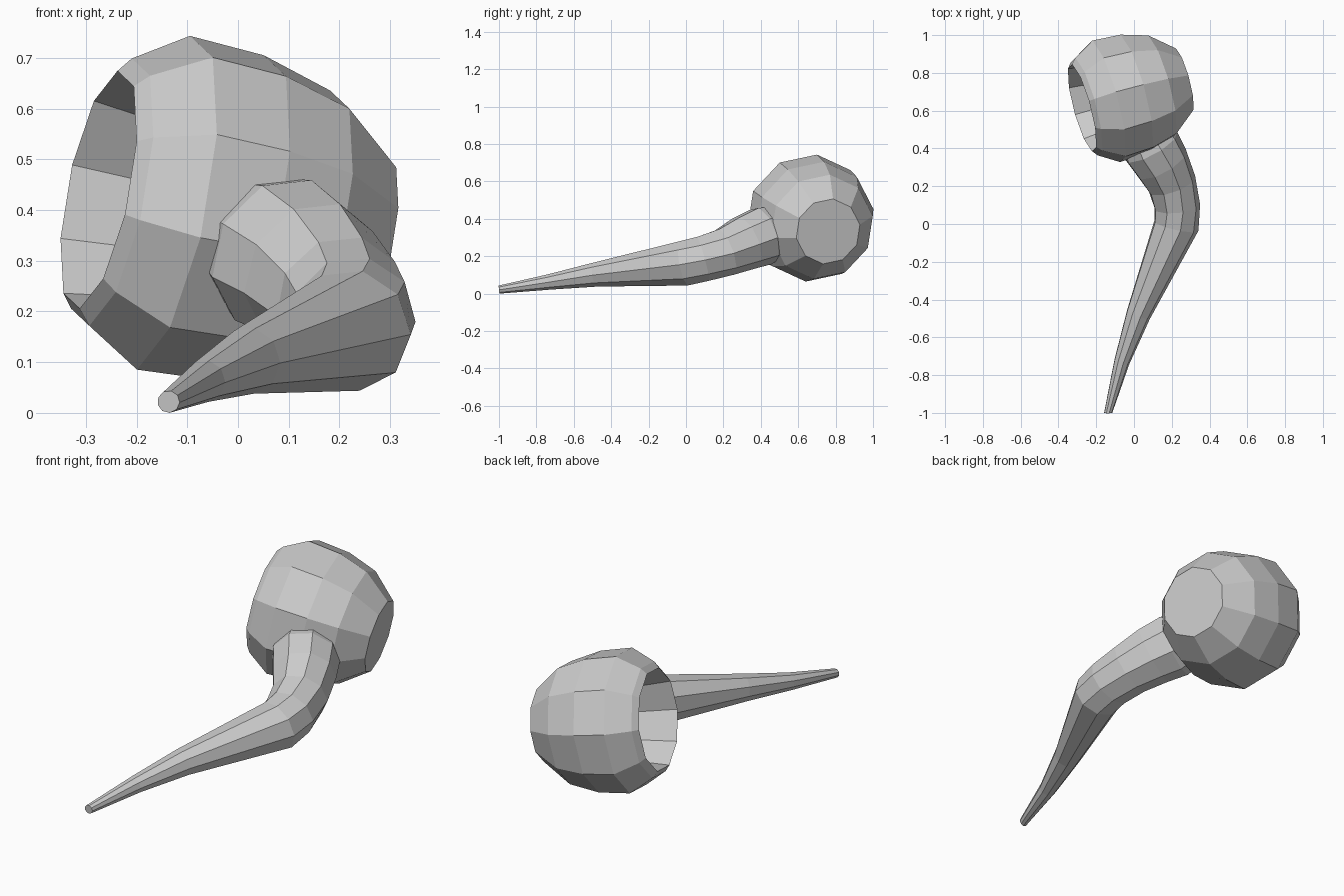
import bpy, bmesh, math
from mathutils import Vector

if "Cube" in bpy.data.objects:
    bpy.data.objects.remove(bpy.data.objects["Cube"])

PHASE = math.radians(-84)


def skin(name, rings, sides):
    """Flat-shaded capped tube through rings of (centre, tangent, radius)."""
    bm = bmesh.new()
    loops = []
    for centre, tangent, radius in rings:
        t = tangent.normalized()
        u = t.cross(Vector((0, 0, 1))).normalized()
        v = u.cross(t)
        loop = []
        for k in range(sides):
            a = PHASE + 2 * math.pi * k / sides
            loop.append(bm.verts.new(centre + (u * math.cos(a) + v * math.sin(a)) * radius))
        loops.append(loop)
    for a, b in zip(loops, loops[1:]):
        for k in range(sides):
            j = (k + 1) % sides
            bm.faces.new((a[k], a[j], b[j], b[k]))
    bm.faces.new(loops[0])
    bm.faces.new(loops[-1])
    bmesh.ops.recalc_face_normals(bm, faces=bm.faces)
    mesh = bpy.data.meshes.new(name)
    bm.to_mesh(mesh)
    bm.free()
    obj = bpy.data.objects.new(name, mesh)
    bpy.context.collection.objects.link(obj)
    return obj


# Bowl: lathe on a tilted axis, from bore floor out over the rim to the flat base
mouth = Vector((-0.275, 0.615, 0.44))
axis = Vector((1, 0.27, -0.2)).normalized()
profile = [(0.42, 0.17), (0.0, 0.24), (0.025, 0.27), (0.135, 0.337),
           (0.29, 0.328), (0.435, 0.285), (0.565, 0.178)]
skin("bowl", [(mouth + axis * t, axis, r) for t, r in profile], 10)

# Stem: curved tapering tube, with its wide end buried in the bowl wall
path = [(-0.137, -1.0, 0.022, 0.022), (-0.065, -0.73, 0.063, 0.042),
        (0.022, -0.48, 0.103, 0.066), (0.222, -0.01, 0.163, 0.122),
        (0.227, 0.09, 0.188, 0.124), (0.2, 0.21, 0.225, 0.132),
        (0.145, 0.32, 0.275, 0.15), (0.09, 0.41, 0.31, 0.16),
        (0.055, 0.48, 0.33, 0.14)]
points = [Vector(p[:3]) for p in path]
rings = []
for i, p in enumerate(points):
    before, after = points[max(i - 1, 0)], points[min(i + 1, len(points) - 1)]
    tangent = (after - p).normalized() + (p - before).normalized()
    rings.append((p, Vector((0, 1, 0.1)) if i == 0 else tangent, path[i][3]))
skin("stem", rings, 9)
